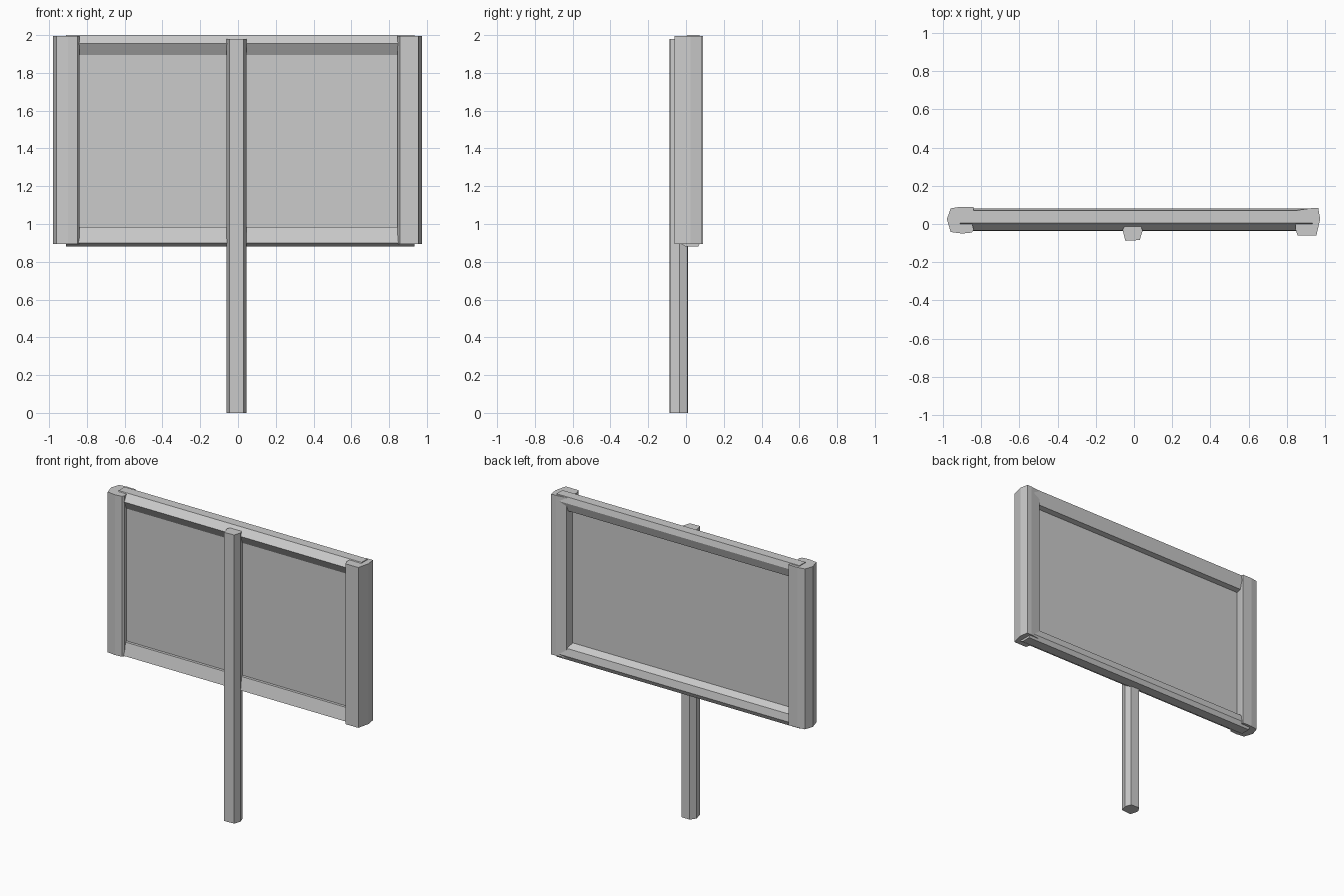
import bpy, bmesh
from mathutils import Vector

if "Cube" in bpy.data.objects:
    bpy.data.objects.remove(bpy.data.objects["Cube"])


def extrude(name, profile, place, start, end):
    """Extrude a closed 2D profile between two positions along one axis."""
    bm = bmesh.new()
    rings = [[bm.verts.new(place(a, b, t)) for a, b in profile] for t in (start, end)]
    n = len(profile)
    for i in range(n):
        j = (i + 1) % n
        bm.faces.new((rings[0][i], rings[0][j], rings[1][j], rings[1][i]))
    for ring in rings:
        bm.faces.new(ring)
    bmesh.ops.recalc_face_normals(bm, faces=bm.faces)
    mesh = bpy.data.meshes.new(name)
    bm.to_mesh(mesh)
    bm.free()
    obj = bpy.data.objects.new(name, mesh)
    bpy.context.collection.objects.link(obj)
    return obj


def upright(x, y, t):
    return Vector((x, y, t))


def sideways(y, z, t):
    return Vector((t, y, z))


# Roughly hewn support pole
extrude("pole", [(-0.045, -0.088), (0.03, -0.084), (0.045, -0.035),
                 (0.03, 0.008), (-0.035, 0.01), (-0.06, -0.03)], upright, 0, 1.98)

# Side posts of the frame
extrude("left_frame_post", [(-0.98, 0.025), (-0.96, 0.082), (-0.91, 0.09), (-0.84, 0.09),
                            (-0.84, 0.075), (-0.85, 0.015), (-0.84, -0.03), (-0.85, -0.045),
                            (-0.90, -0.05), (-0.96, -0.042)], upright, 0.895, 1.995)
extrude("right_frame_post", [(0.975, 0.025), (0.965, 0.083), (0.93, 0.083), (0.855, 0.072),
                             (0.845, 0.015), (0.845, -0.025), (0.857, -0.06),
                             (0.955, -0.06)], upright, 0.895, 1.995)

# Top and bottom rails of the frame
extrude("top_rail", [(0.005, 2.0), (0.07, 2.0), (0.08, 1.96), (0.06, 1.9), (0.012, 1.895),
                     (0.0, 1.895), (-0.035, 1.955)], sideways, -0.91, 0.935)
extrude("bottom_rail", [(0.0, 0.88), (0.065, 0.88), (0.08, 0.91), (0.07, 0.96), (0.012, 0.985),
                        (-0.015, 0.985), (-0.037, 0.90)], sideways, -0.91, 0.935)

# Thin board filling the frame
extrude("board", [(0.004, 0.93), (0.02, 0.93), (0.02, 1.95), (0.004, 1.95)],
        sideways, -0.9, 0.9)
